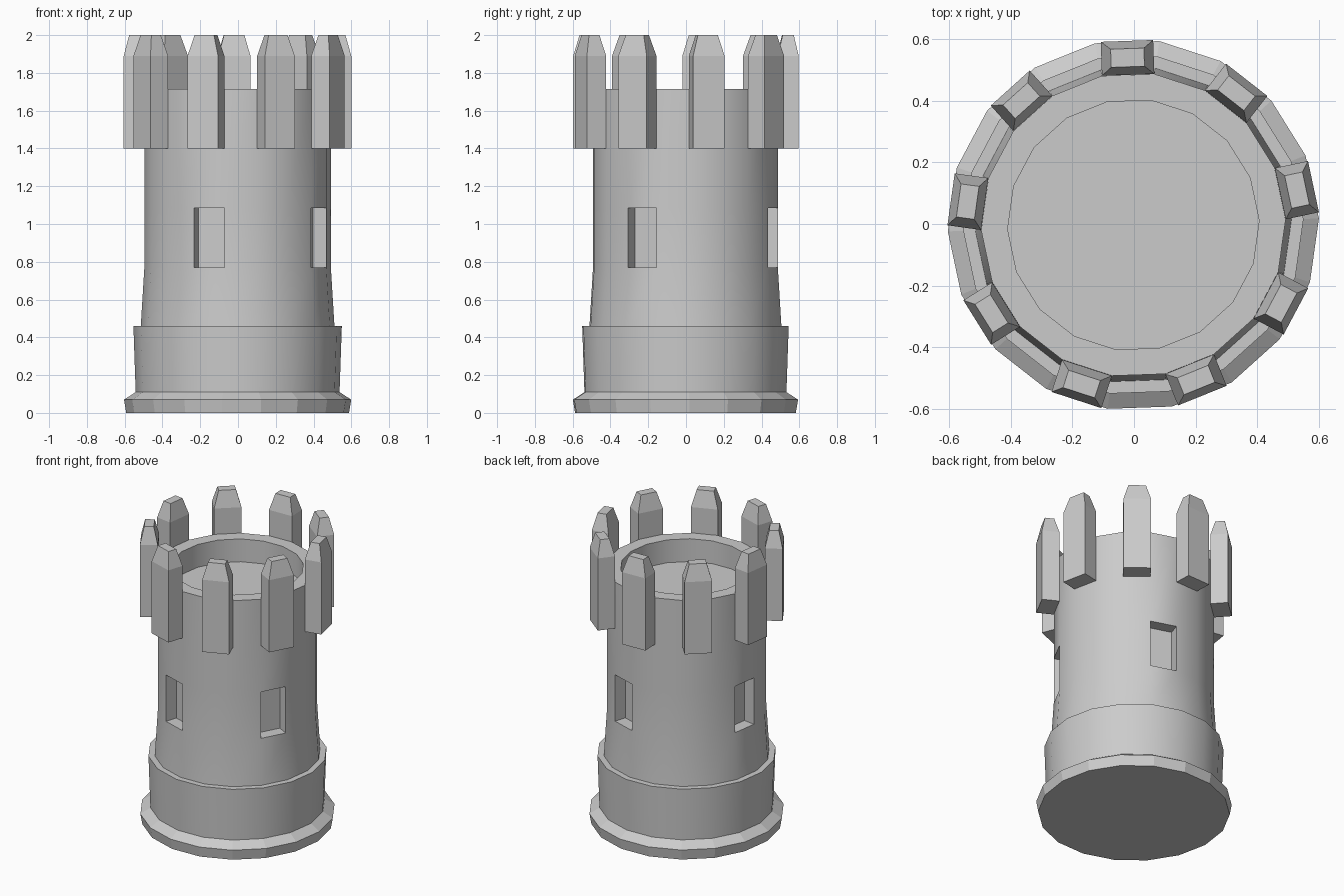
import bpy, bmesh
from math import sin, cos, radians, pi
from mathutils import Vector

if "Cube" in bpy.data.objects:
    bpy.data.objects.remove(bpy.data.objects["Cube"])

SIDES = 18
TURN = radians(2)
CENTRE = Vector((-0.002, -0.003, 0))


def finish(bm, name, smooth=False):
    bmesh.ops.translate(bm, verts=bm.verts, vec=CENTRE)
    mesh = bpy.data.meshes.new(name)
    bm.to_mesh(mesh)
    bm.free()
    obj = bpy.data.objects.new(name, mesh)
    bpy.context.collection.objects.link(obj)
    if smooth:
        bpy.context.view_layer.objects.active = obj
        obj.select_set(True)
        bpy.ops.object.shade_smooth_by_angle(angle=radians(30))
        obj.select_set(False)
    return obj


def lathe(profile, cap_start=False, cap_end=False):
    """Turn (radius, z) points, listed from the bottom outside inward, into rings."""
    bm = bmesh.new()
    rings = [[bm.verts.new((r * cos(TURN + 2 * pi * i / SIDES),
                            r * sin(TURN + 2 * pi * i / SIDES), z))
              for i in range(SIDES)] for r, z in profile]
    bands = []
    for a, b in zip(rings, rings[1:]):
        bands.append([bm.faces.new((a[i], a[(i + 1) % SIDES], b[(i + 1) % SIDES], b[i]))
                      for i in range(SIDES)])
    if cap_start:
        bm.faces.new(rings[0][::-1])
    if cap_end:
        bm.faces.new(rings[-1])
    bm.normal_update()
    return bm, bands


# Flared foot with flat facets
bm, _ = lathe([(0.59, 0), (0.602, 0.07), (0.54, 0.11)], cap_start=True)
finish(bm, "foot")

# Plinth
bm, _ = lathe([(0.54, 0.11), (0.552, 0.46), (0.513, 0.46)])
finish(bm, "plinth", True)

# Tower wall, rim and sunken roof floor
bm, bands = lathe([(0.513, 0.46), (0.494, 0.77), (0.494, 1.085), (0.494, 1.715),
                   (0.408, 1.715), (0.408, 1.56)], cap_end=True)
# Window recesses: whole wall facets pushed inward (facets centred at 72, 172, 252, 332 degrees)
windows = [bands[1][i] for i in (3, 8, 12, 16)]
for face in bmesh.ops.extrude_discrete_faces(bm, faces=windows)["faces"]:
    face.normal_update()
    bmesh.ops.translate(bm, verts=face.verts, vec=face.normal * -0.08)
finish(bm, "tower_wall", True)

# Nine battlement posts with tapered tops
LEVELS = [(0.487, 0.597, 0.085, 1.40), (0.487, 0.597, 0.085, 1.89), (0.513, 0.572, 0.054, 2.0)]
for k in range(9):
    a = radians(12 + 40 * k)
    out, side = Vector((cos(a), sin(a), 0)), Vector((-sin(a), cos(a), 0))
    bm = bmesh.new()
    rings = [[bm.verts.new(out * r + side * s + Vector((0, 0, z)))
              for r, s in ((r0, -w), (r1, -w), (r1, w), (r0, w))]
             for r0, r1, w, z in LEVELS]
    for lo, hi in zip(rings, rings[1:]):
        for i in range(4):
            j = (i + 1) % 4
            bm.faces.new((lo[i], lo[j], hi[j], hi[i]))
    bm.faces.new(rings[0][::-1])
    bm.faces.new(rings[-1])
    finish(bm, f"battlement_{k + 1}")
